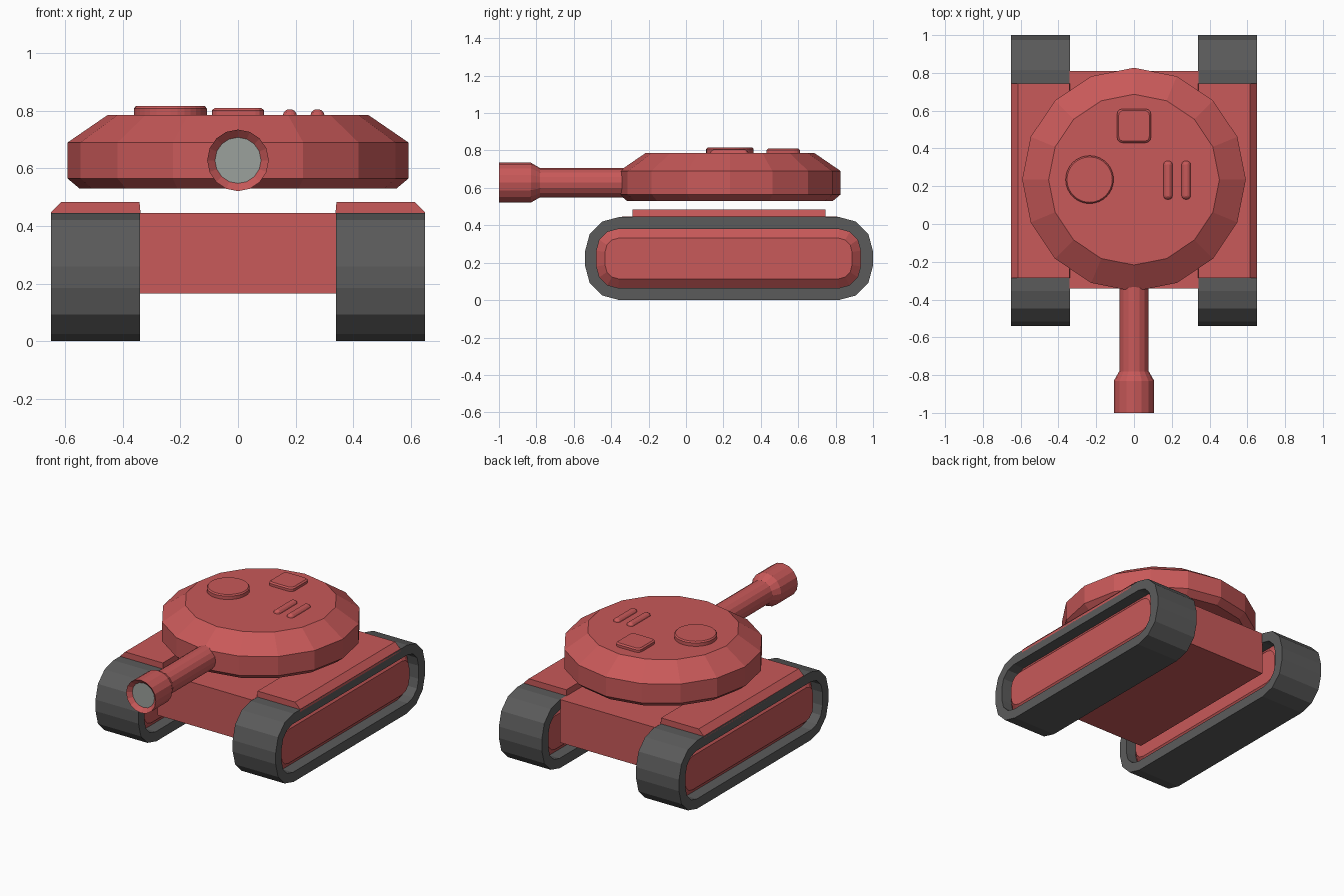
import bpy, bmesh, math
from mathutils import Vector

if "Cube" in bpy.data.objects:
    bpy.data.objects.remove(bpy.data.objects["Cube"])


def material(name, rgb):
    m = bpy.data.materials.new(name)
    m.diffuse_color = (*rgb, 1.0)
    m.use_nodes = True
    m.node_tree.nodes["Principled BSDF"].inputs["Base Color"].default_value = m.diffuse_color
    return m


RED = material("red paint", (0.58, 0.10, 0.10))
DARK = material("dark rubber", (0.105, 0.105, 0.105))
GREY = material("bore grey", (0.33, 0.355, 0.335))


def loft(name, loops, mats, caps=True, closed=False, end_mat=0):
    """Skin a list of equal-length point loops; cap both ends or close into a ring."""
    bm = bmesh.new()
    rings = [[bm.verts.new(p) for p in loop] for loop in loops]
    n = len(rings[0])
    for i in range(len(rings) if closed else len(rings) - 1):
        a, b = rings[i], rings[(i + 1) % len(rings)]
        for k in range(n):
            bm.faces.new((a[k], a[(k + 1) % n], b[(k + 1) % n], b[k]))
    if caps and not closed:
        bm.faces.new(rings[0])
        bm.faces.new(rings[-1]).material_index = end_mat
    bmesh.ops.recalc_face_normals(bm, faces=bm.faces)
    me = bpy.data.meshes.new(name)
    bm.to_mesh(me)
    bm.free()
    for m in mats:
        me.materials.append(m)
    ob = bpy.data.objects.new(name, me)
    bpy.context.collection.objects.link(ob)
    return ob


def rounded(u0, u1, v0, v1, r, seg=3):
    """Rounded rectangle as 2D points."""
    pts = []
    corners = [(u1 - r, v1 - r), (u0 + r, v1 - r), (u0 + r, v0 + r), (u1 - r, v0 + r)]
    for q, (cu, cv) in enumerate(corners):
        for i in range(seg + 1):
            a = math.pi / 2 * (q + i / seg)
            pts.append((cu + r * math.cos(a), cv + r * math.sin(a)))
    return pts


def circle(r, n):
    return [(r * math.cos(2 * math.pi * k / n), r * math.sin(2 * math.pi * k / n))
            for k in range(n)]


def at_x(pts, x):
    return [Vector((x, u, v)) for u, v in pts]


def at_y(pts, y, cz):
    return [Vector((u, y, v + cz)) for u, v in pts]


def at_z(pts, z, cx=0, cy=0):
    return [Vector((u + cx, v + cy, z)) for u, v in pts]


def rect(u0, u1, v0, v1):
    return [(u1, v1), (u0, v1), (u0, v0), (u1, v0)]


# Hull
loft("hull", [at_z(rect(-0.342, 0.342, -0.342, 0.81), z) for z in (0.165, 0.446)], [RED])

# Tracks, wheel panels and fenders on both sides
outer = rounded(-0.54, 1.0, 0.0, 0.445, 0.185)
inner = rounded(-0.478, 0.933, 0.065, 0.38, 0.115)
face = rounded(-0.433, 0.888, 0.113, 0.332, 0.075)
for s, side in ((1, "right"), (-1, "left")):
    loft(side + "_track", [at_x(outer, s * 0.34), at_x(outer, s * 0.65),
                           at_x(inner, s * 0.65), at_x(inner, s * 0.34)],
         [DARK], closed=True)
    loft(side + "_wheel_panel", [at_x(face, s * 0.375), at_x(inner, s * 0.415),
                                 at_x(inner, s * 0.575), at_x(face, s * 0.615)], [RED])
    section = [(0.337, 0.43), (0.65, 0.43), (0.65, 0.447), (0.613, 0.484), (0.342, 0.484)]
    loft(side + "_fender", [[Vector((s * x, y, z)) for x, z in section]
                            for y in (-0.287, 0.745)], [RED])

# Turret
CY = 0.235
loft("turret", [at_z(circle(r, 16), z, 0, CY) for r, z in
                ((0.55, 0.53), (0.592, 0.565), (0.592, 0.69), (0.452, 0.786))], [RED])

# Gun barrel with flared muzzle and grey bore
loft("gun_barrel", [at_y(circle(r, 16), y, 0.628) for r, y in
                    ((0.078, -0.2), (0.078, -0.78), (0.107, -0.83),
                     (0.107, -1.0), (0.08, -0.975))], [RED, GREY], end_mat=1)

# Round hatch
loft("round_hatch", [at_z(circle(r, 32), z, -0.235, CY) for r, z in
                     ((0.127, 0.77), (0.127, 0.808), (0.12, 0.816))], [RED])

# Square hatch
loft("square_hatch", [at_z(rounded(-h, h, -h, h, r), z, 0, 0.52) for h, r, z in
                      ((0.09, 0.03, 0.77), (0.09, 0.03, 0.802), (0.081, 0.024, 0.81))], [RED])

# Half-round vents
for i, x in enumerate((0.18, 0.276)):
    loops = []
    for t in (0, 30, 55, 75):
        c, z = 0.025 * math.cos(math.radians(t)), 0.781 + 0.025 * math.sin(math.radians(t))
        l = 0.078 + c
        loops.append(at_z(rounded(-c, c, -l, l, c * 0.8), z, x, 0.232))
    loft("vent_%d" % (i + 1), loops, [RED])
